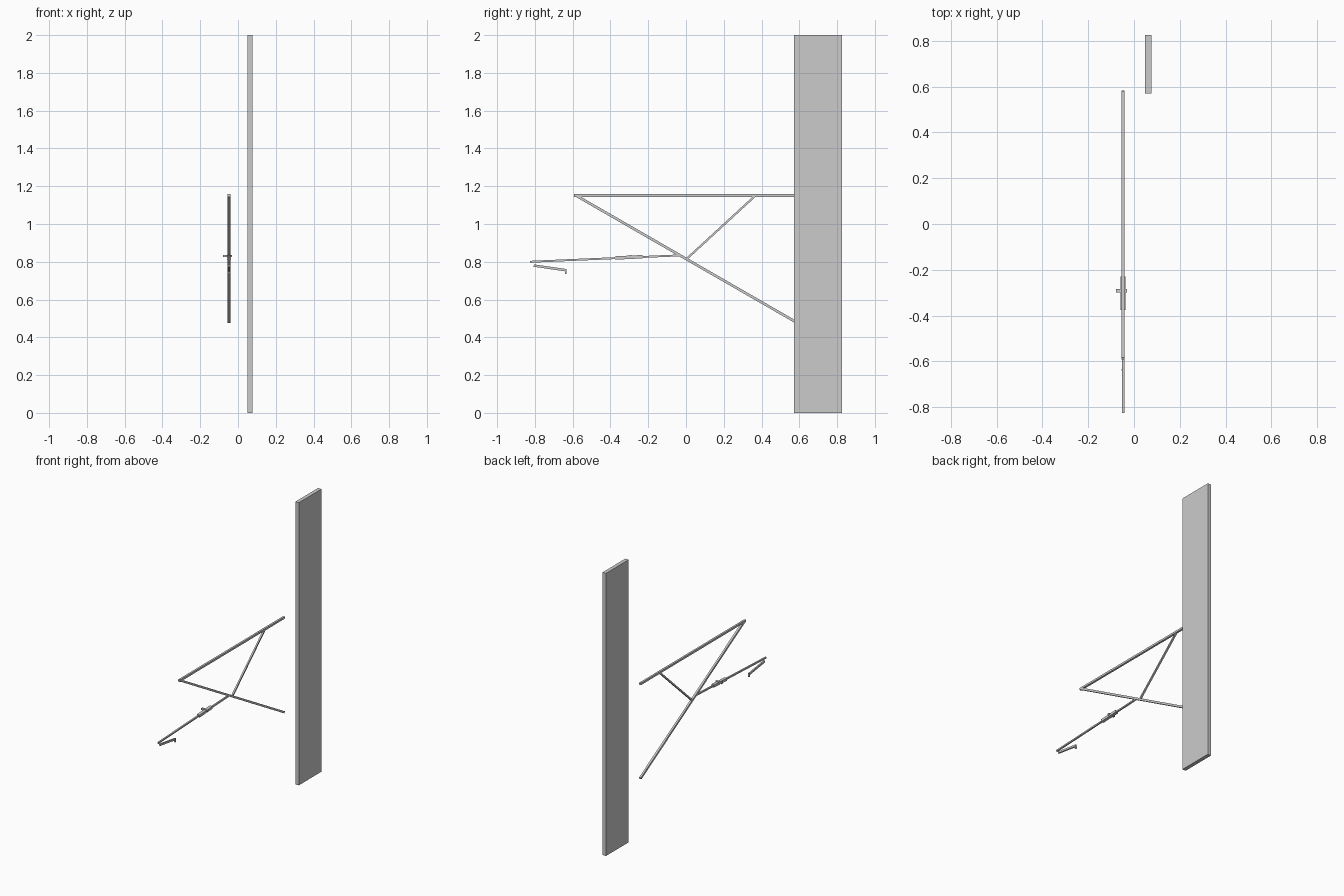
import bpy
import bmesh
from mathutils import Vector, Matrix

cube = bpy.data.objects.get("Cube")
if cube:
    bpy.data.objects.remove(cube, do_unlink=True)

# Single grey material
grey = bpy.data.materials.new("light_grey")
grey.use_nodes = True
colour = (0.6, 0.6, 0.6, 1)
grey.diffuse_color = colour
grey.node_tree.nodes["Principled BSDF"].inputs["Base Color"].default_value = colour

ARM_X = -0.048  # plane of the bracket


def box(name, centre, size, rotation=None):
    """Box with its local y axis turned by an optional rotation matrix."""
    mesh = bpy.data.meshes.new(name)
    bm = bmesh.new()
    bmesh.ops.create_cube(bm, size=1)
    turn = rotation if rotation else Matrix.Identity(4)
    bm.transform(Matrix.Translation(centre) @ turn @ Matrix.Diagonal((*size, 1)))
    bm.to_mesh(mesh)
    bm.free()
    mesh.materials.append(grey)
    obj = bpy.data.objects.new(name, mesh)
    bpy.context.collection.objects.link(obj)
    return obj


def bar(name, start, end, width, height):
    """Square bar between two (y, z) points in the bracket plane."""
    a, b = Vector((ARM_X, *start)), Vector((ARM_X, *end))
    d = b - a
    turn = Matrix.Rotation(Vector((d.y, d.z)).angle_signed(Vector((1, 0))), 4, 'X')
    return box(name, (a + b) / 2, (width, d.length, height), turn)


# Upright post
box("post", (0.0625, 0.698, 1.0), (0.027, 0.254, 2.0))

# Triangular bracket
bar("top_beam", (-0.592, 1.151), (0.582, 1.151), 0.014, 0.014)
bar("diagonal_beam", (-0.588, 1.154), (0.58, 0.482), 0.014, 0.014)
bar("strut", (0.003, 0.815), (0.363, 1.146), 0.011, 0.011)

# Registration arm with insulator and side knob
bar("lower_arm", (-0.826, 0.800), (-0.03, 0.834), 0.011, 0.010)
bar("insulator", (-0.375, 0.820), (-0.23, 0.827), 0.021, 0.018)
box("insulator_pin", (-0.055, -0.292, 0.831), (0.049, 0.014, 0.012))

# Hook below the arm tip
bar("hook_arm", (-0.806, 0.780), (-0.634, 0.755), 0.010, 0.013)
bar("hook_tip", (-0.637, 0.757), (-0.637, 0.735), 0.012, 0.007)
